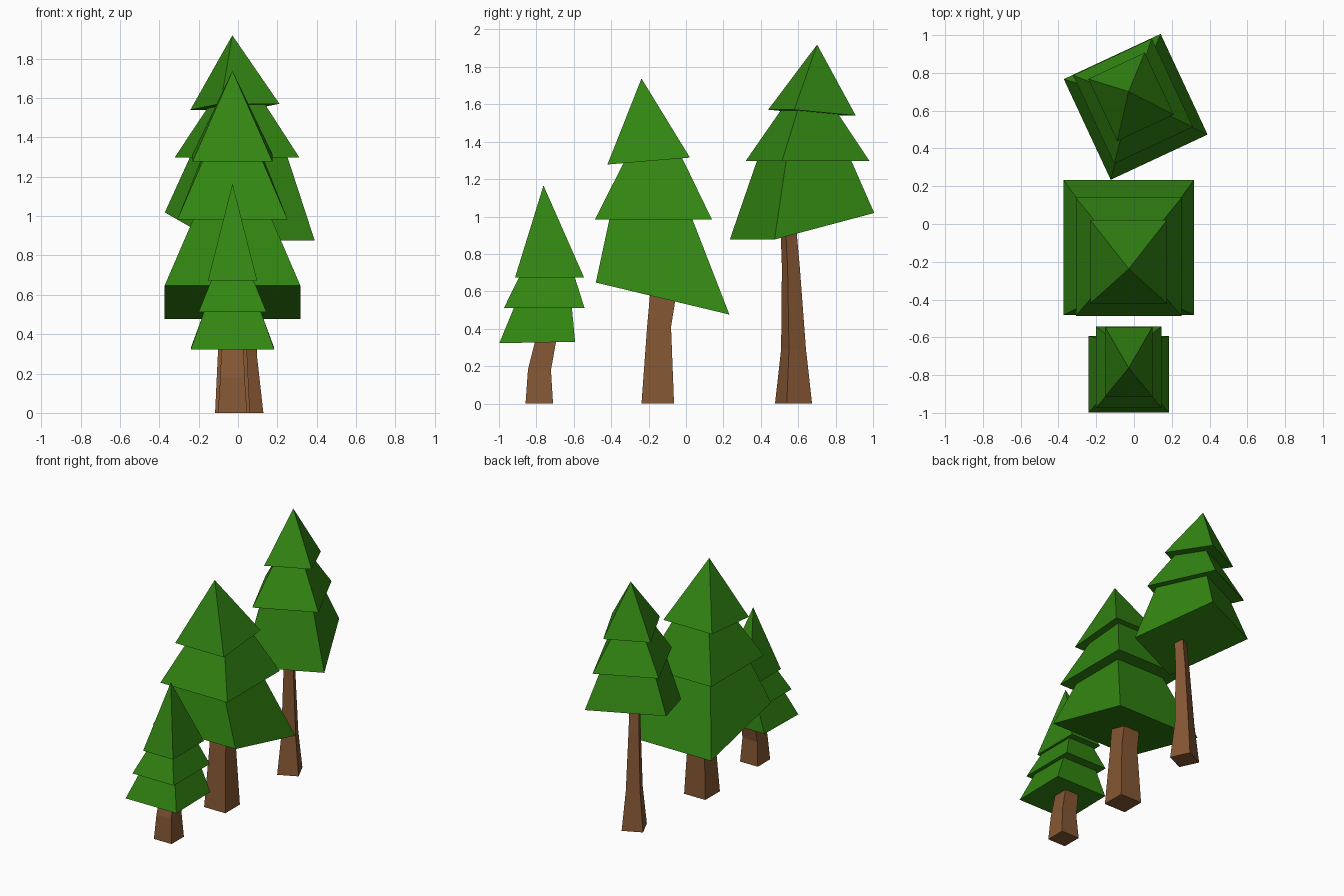
import bpy, bmesh, math
from mathutils import Matrix

if "Cube" in bpy.data.objects:
    bpy.data.objects.remove(bpy.data.objects["Cube"])


def material(name, color):
    m = bpy.data.materials.new(name)
    m.diffuse_color = (*color, 1)
    m.use_nodes = True
    m.node_tree.nodes["Principled BSDF"].inputs["Base Color"].default_value = m.diffuse_color
    return m


GREEN = material("pine green", (0.032, 0.235, 0.006))
BROWN = material("bark brown", (0.235, 0.095, 0.033))


def ring(bm, hw, y0, y1, z0, z1):
    """Rectangle of half-width hw; front edge (y0, z0), back edge (y1, z1)."""
    return [bm.verts.new(p) for p in
            ((-hw, y0, z0), (hw, y0, z0), (hw, y1, z1), (-hw, y1, z1))]


def bridge(bm, a, b):
    for i in range(4):
        j = (i + 1) % 4
        bm.faces.new((a[i], a[j], b[j], b[i]))


def finish(bm, name, mat, place):
    bmesh.ops.recalc_face_normals(bm, faces=bm.faces)
    me = bpy.data.meshes.new(name)
    bm.to_mesh(me)
    bm.free()
    me.materials.append(mat)
    ob = bpy.data.objects.new(name, me)
    ob.matrix_world = place
    bpy.context.collection.objects.link(ob)


def tree(name, origin, angle, trunk, tiers, tops, tip):
    place = Matrix.Translation((*origin, 0)) @ Matrix.Rotation(math.radians(angle), 4, 'Z')
    # bent, tapering square trunk
    bm = bmesh.new()
    rings = [ring(bm, *s) for s in trunk]
    for a, b in zip(rings, rings[1:]):
        bridge(bm, a, b)
    bm.faces.new(rings[0])
    bm.faces.new(rings[-1])
    finish(bm, name + "_trunk", BROWN, place)
    # foliage tiers: each narrows until it meets the underside of the next
    for k, t in enumerate(tiers):
        bm = bmesh.new()
        base = ring(bm, *t)
        bm.faces.new(base)
        if k < len(tops):
            hw, y0, y1 = tops[k]
            _, ny0, ny1, nz0, nz1 = tiers[k + 1]
            z = [nz0 + (nz1 - nz0) * (y - ny0) / (ny1 - ny0) for y in (y0, y1)]
            bridge(bm, base, ring(bm, hw, y0, y1, *z))
        else:
            apex = bm.verts.new((0, *tip))
            for i in range(4):
                bm.faces.new((base[i], base[(i + 1) % 4], apex))
        finish(bm, f"{name}_foliage_{k + 1}", GREEN, place)


# sections: half-width, front y, back y, front z, back z
tree("small_tree", (-0.028, 0), 0,
     [(0.074, -0.858, -0.711, 0, 0), (0.062, -0.845, -0.722, 0.18, 0.18),
      (0.056, -0.805, -0.693, 0.34, 0.34)],
     [(0.212, -0.998, -0.593, 0.323, 0.33), (0.173, -0.973, -0.543, 0.512, 0.512),
      (0.125, -0.914, -0.545, 0.674, 0.674)],
     [(0.145, -0.92, -0.61), (0.107, -0.893, -0.594)], (-0.762, 1.166))

tree("middle_tree", (-0.028, 0), 0,
     [(0.0885, -0.238, -0.064, 0, 0), (0.069, -0.208, -0.08, 0.41, 0.41),
      (0.066, -0.192, -0.056, 0.59, 0.56)],
     [(0.345, -0.482, 0.232, 0.647, 0.476), (0.28, -0.487, 0.139, 0.983, 0.983),
      (0.203, -0.42, 0.021, 1.278, 1.315)],
     [(0.20, -0.41, 0.035), (0.15, -0.335, -0.02)], (-0.238, 1.738))

tree("tall_tree", (0.03, 0.575), 25,
     [(0.0745, -0.0745, 0.0745, 0, 0), (0.05, -0.05, 0.05, 0.29, 0.29),
      (0.036, -0.052, 0.02, 0.73, 0.73), (0.032, -0.062, 0.0, 0.94, 0.95)],
     [(0.283, -0.244, 0.344, 0.877, 1.019), (0.23, -0.175, 0.341, 1.297, 1.297),
      (0.165, -0.073, 0.29, 1.571, 1.54)],
     [(0.185, -0.13, 0.255), (0.107, -0.026, 0.214)], (0.139, 1.919))
